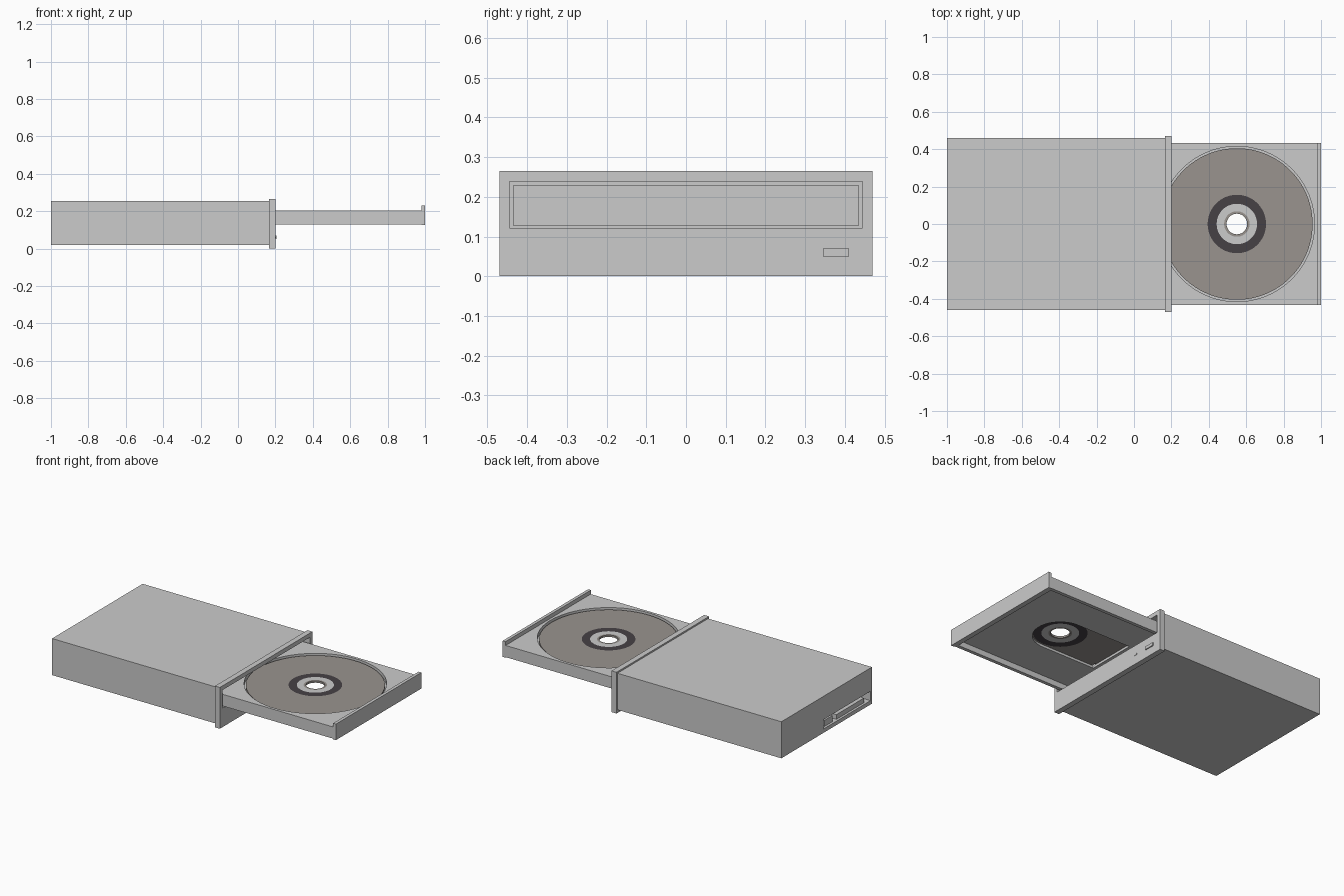
import bpy, bmesh, math

if "Cube" in bpy.data.objects:
    bpy.data.objects.remove(bpy.data.objects["Cube"])


def material(name, rgb):
    m = bpy.data.materials.new(name)
    m.diffuse_color = (*rgb, 1)
    m.use_nodes = True
    m.node_tree.nodes["Principled BSDF"].inputs["Base Color"].default_value = m.diffuse_color
    return m


GREY = material("light grey", (0.60, 0.60, 0.60))
DISC = material("warm disc grey", (0.32, 0.295, 0.275))
DARK = material("dark ring", (0.062, 0.053, 0.060))


def finish(name, bm, mat):
    bmesh.ops.recalc_face_normals(bm, faces=bm.faces[:])
    me = bpy.data.meshes.new(name)
    bm.to_mesh(me)
    bm.free()
    ob = bpy.data.objects.new(name, me)
    bpy.context.collection.objects.link(ob)
    me.materials.append(mat)
    return ob


def box(name, x, y, z, mat=GREY):
    bm = bmesh.new()
    bmesh.ops.create_cube(bm, size=1)
    for v in bm.verts:
        v.co = [(a + b) / 2 + c * (b - a) for c, (a, b) in zip(v.co, (x, y, z))]
    return finish(name, bm, mat)


def cylinder(name, cx, r, z0, z1, mat=GREY):
    bm = bmesh.new()
    bmesh.ops.create_cone(bm, cap_ends=True, segments=96, radius1=r, radius2=r, depth=z1 - z0)
    bmesh.ops.translate(bm, vec=(cx, 0, (z0 + z1) / 2), verts=bm.verts[:])
    return finish(name, bm, mat)


def ring(name, cx, r0, r1, z0, z1, mat, n=96):
    bm = bmesh.new()
    loops = []
    for i in range(n):
        a = 2 * math.pi * i / n
        loops.append([bm.verts.new((cx + r * math.cos(a), r * math.sin(a), z))
                      for r, z in ((r0, z0), (r1, z0), (r1, z1), (r0, z1))])
    for i in range(n):
        p, q = loops[i], loops[(i + 1) % n]
        for k in range(4):
            bm.faces.new((p[k], q[k], q[(k + 1) % 4], p[(k + 1) % 4]))
    return smooth(finish(name, bm, mat))


def select(ob):
    bpy.ops.object.select_all(action='DESELECT')
    ob.select_set(True)
    bpy.context.view_layer.objects.active = ob


def smooth(ob):
    select(ob)
    bpy.ops.object.shade_smooth_by_angle(angle=math.radians(30))
    return ob


def cut(ob, *cutters):
    for c in cutters:
        c.hide_render = True
        select(ob)
        mod = ob.modifiers.new("cut", 'BOOLEAN')
        mod.operation = 'DIFFERENCE'
        mod.solver = 'EXACT'
        mod.object = c
        bpy.ops.object.modifier_apply(modifier=mod.name)
        bpy.data.objects.remove(c, do_unlink=True)


# Metal housing with tray cavity and rear connector recess
body = box("drive_housing", (-1, 0.165), (-0.46, 0.46), (0.02, 0.255))
cut(body,
    box("cavity_cutter", (-0.85, 0.3), (-0.445, 0.445), (0.122, 0.238)),
    box("rear_cutter", (-1.1, -0.92), (-0.445, 0.03), (0.045, 0.105)))

# Front bezel with the tray opening
bezel = box("front_bezel", (0.165, 0.2), (-0.47, 0.47), (0, 0.265))
cut(bezel, box("opening_cutter", (0.1, 0.3), (-0.445, 0.445), (0.122, 0.238)))

# Eject button and indicator on the bezel
box("eject_button", (0.195, 0.206), (0.345, 0.41), (0.05, 0.07))
box("indicator", (0.195, 0.202), (0.242, 0.265), (0.056, 0.064))

# Rear connectors inside the recess
box("data_connector", (-0.985, -0.92), (-0.40, -0.12), (0.045, 0.075))
box("power_connector", (-0.985, -0.92), (-0.08, 0.0), (0.045, 0.085))

# Sliding tray: disc well, hollow underside and pickup slot
CX = 0.55
tray = box("disc_tray", (-0.05, 0.98), (-0.432, 0.432), (0.13, 0.205))
cut(tray,
    box("underside_cutter", (-0.03, 0.965), (-0.41, 0.41), (0.1, 0.165)),
    cylinder("well_cutter", CX, 0.415, 0.18, 0.3),
    cylinder("slot_end_cutter", CX, 0.16, 0.1, 0.3),
    box("slot_cutter", (0.17, CX), (-0.16, 0.16), (0.1, 0.3)))
smooth(tray)
box("tray_front", (0.98, 1.0), (-0.434, 0.434), (0.127, 0.23))

# Disc made of concentric bands
for name, r0, r1, mat in (("disc_hub_edge", 0.055, 0.068, DISC),
                          ("disc_hub", 0.068, 0.108, GREY),
                          ("disc_dark_band", 0.108, 0.156, DARK),
                          ("disc_surface", 0.156, 0.405, DISC)):
    ring(name, CX, r0, r1, 0.184, 0.196, mat)
